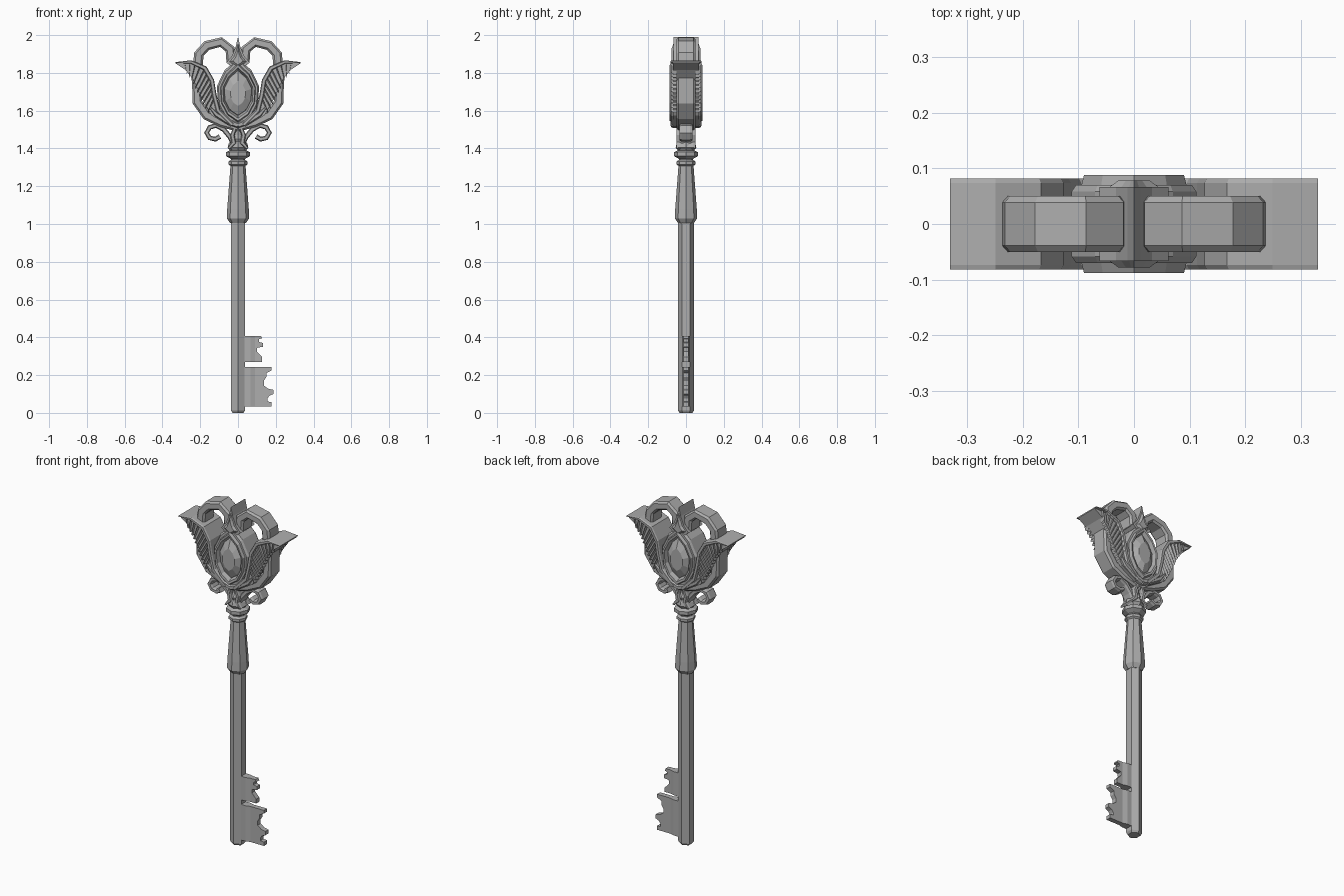
import bpy, bmesh, math
from mathutils import Vector

cube = bpy.data.objects.get("Cube")
if cube:
    bpy.data.objects.remove(cube, do_unlink=True)

metal = bpy.data.materials.new("grey_metal")
metal.use_nodes = True
GREY = (0.42, 0.42, 0.42, 1)
metal.diffuse_color = GREY
metal.node_tree.nodes["Principled BSDF"].inputs["Base Color"].default_value = GREY


def finish(name, bm):
    bmesh.ops.recalc_face_normals(bm, faces=bm.faces)
    mesh = bpy.data.meshes.new(name)
    bm.to_mesh(mesh)
    bm.free()
    mesh.materials.append(metal)
    obj = bpy.data.objects.new(name, mesh)
    bpy.context.collection.objects.link(obj)
    return obj


def loft(name, rings, closed_ends=True):
    """Skin a list of equal-length point rings."""
    bm = bmesh.new()
    rows = [[bm.verts.new(p) for p in ring] for ring in rings]
    n = len(rows[0])
    for a, b in zip(rows, rows[1:]):
        for i in range(n):
            j = (i + 1) % n
            bm.faces.new((a[i], a[j], b[j], b[i]))
    if closed_ends:
        bm.faces.new(rows[0])
        bm.faces.new(rows[-1])
    return finish(name, bm)


def lathe(name, profile, sides=6):
    """Revolve (radius, z) pairs with a vertex facing the front."""
    angles = [math.tau * i / sides - math.pi / 2 for i in range(sides)]
    return loft(name, [[(r * math.cos(a), r * math.sin(a), z) for a in angles]
                       for r, z in profile])


def prism(name, outline, depth, side=1, y=0.0):
    """Extrude an (x, z) outline to +-depth in y."""
    return loft(name, [[(side * x, y + d, z) for x, z in outline]
                       for d in (-depth, depth)])


def sweep(name, path, widths, depth, side=1, chamfer=0.22):
    """Sweep a chamfered bar along an (x, z) path; widths are half widths."""
    pts = [Vector(p) for p in path]
    rings = []
    for i, p in enumerate(pts):
        t = (pts[min(i + 1, len(pts) - 1)] - pts[max(i - 1, 0)]).normalized()
        nrm = Vector((-t.y, t.x))
        w = widths[i] if isinstance(widths, (list, tuple)) else widths
        c = 1 - chamfer
        section = [(1, c), (0.6, 1), (-0.6, 1), (-1, c),
                   (-1, -c), (-0.6, -1), (0.6, -1), (1, -c)]
        ring = []
        for u, v in section:
            q = p + nrm * (u * w)
            ring.append((side * q.x, v * depth, q.y))
        rings.append(ring)
    return loft(name, rings)


# Shaft, grip and turned collars
lathe("shaft", [(0.034, 0), (0.042, 0.012), (0.042, 1.03)])
lathe("grip", [(0.042, 1.005), (0.059, 1.03), (0.057, 1.08),
               (0.045, 1.24), (0.039, 1.32)], 8)
lathe("lower_collar", [(0.036, 1.305), (0.05, 1.315), (0.05, 1.33),
                       (0.038, 1.34), (0.038, 1.355)], 8)
lathe("upper_collar", [(0.038, 1.345), (0.064, 1.36), (0.064, 1.38),
                       (0.042, 1.39), (0.038, 1.4)], 8)
lathe("neck", [(0.04, 1.385), (0.055, 1.405), (0.05, 1.425),
               (0.032, 1.45), (0.03, 1.54)], 8)

# Key bits, thinner toward the teeth
upper_bit = [(0.03, 0.27), (0.128, 0.27), (0.128, 0.295), (0.113, 0.31), (0.1, 0.325),
             (0.102, 0.345), (0.132, 0.35), (0.132, 0.37), (0.112, 0.375),
             (0.112, 0.39), (0.128, 0.395), (0.122, 0.408), (0.03, 0.408)]
lower_bit = [(0.03, 0.035), (0.178, 0.035), (0.178, 0.057), (0.155, 0.06), (0.155, 0.075),
             (0.165, 0.09), (0.187, 0.1), (0.187, 0.122), (0.16, 0.128), (0.137, 0.145),
             (0.137, 0.17), (0.15, 0.19), (0.15, 0.21), (0.178, 0.225),
             (0.178, 0.243), (0.03, 0.243)]
for name, outline in (("upper_bit", upper_bit), ("lower_bit", lower_bit)):
    obj = prism(name, outline, 0.022)
    bm = bmesh.new()
    bm.from_mesh(obj.data)
    for cut in (0.065, 0.09):
        bmesh.ops.bisect_plane(bm, geom=bm.verts[:] + bm.edges[:] + bm.faces[:],
                               plane_co=(cut, 0, 0), plane_no=(1, 0, 0))
    for v in bm.verts:
        if v.co.x > 0.08:
            v.co.y *= 0.65
    bm.to_mesh(obj.data)
    bm.free()

# Medallion: framed oval with a faceted gem on the front and back
half = [(0, 0.19), (0.07, 0.125), (0.112, 0.04), (0.105, -0.06), (0.065, -0.135), (0, -0.18)]
oval = half + [(-x, z) for x, z in half[-2:0:-1]]
steps = [(0.36, 0.088), (0.62, 0.068), (0.65, 0.06), (0.72, 0.086), (0.8, 0.088),
         (0.84, 0.07), (0.93, 0.07), (1.0, 0.058)]
levels = [(s, -y) for s, y in steps] + [(s, y) for s, y in reversed(steps)]
loft("medallion", [[(x * s, y, 1.69 + z * s) for x, z in oval] for s, y in levels])

# Crown spike with a raised centre ridge
spike = [(0, 1.99), (0.012, 1.94), (0.032, 1.89), (0.062, 1.855), (0.03, 1.83), (0, 1.81),
         (-0.03, 1.83), (-0.062, 1.855), (-0.032, 1.89), (-0.012, 1.94)]
prism("crown_spike", spike, 0.066)
for sign in (-1, 1):
    loft("crown_facet", [[(x * k, sign * d, 1.87 + (z - 1.87) * k) for x, z in spike]
                         for k, d in ((0.85, 0.06), (0.45, 0.078))])

# Teardrop bud at the neck
lathe("bud", [(0.008, 1.405), (0.04, 1.43), (0.046, 1.45), (0.026, 1.48), (0.004, 1.505)], 6)

hoop = [(0.035, 1.855), (0.042, 1.925), (0.09, 1.963), (0.165, 1.945), (0.207, 1.9),
        (0.218, 1.78), (0.215, 1.645), (0.165, 1.575), (0.09, 1.54), (0, 1.515)]
scroll = [(0.015, 1.405), (0.042, 1.46), (0.075, 1.5), (0.115, 1.522), (0.15, 1.512),
          (0.166, 1.483), (0.15, 1.456), (0.12, 1.449), (0.096, 1.463)]
inner_edge = [(0.03, 1.525), (0.105, 1.6), (0.125, 1.68), (0.138, 1.76),
              (0.175, 1.825), (0.25, 1.858), (0.33, 1.855)]
outer_edge = [(0.04, 1.515), (0.14, 1.575), (0.178, 1.64), (0.208, 1.7),
              (0.238, 1.765), (0.278, 1.815), (0.33, 1.85)]


def along(edge, t):
    f = t * (len(edge) - 1)
    i = min(int(f), len(edge) - 2)
    return Vector(edge[i]).lerp(Vector(edge[i + 1]), f - i)


for label, side in (("left", 1), ("right", -1)):
    sweep(label + "_hoop", hoop, 0.026, 0.05, side)
    sweep(label + "_scroll", scroll, 0.013, 0.034, side, 0.35)
    sweep(label + "_neck_leaf", [(0.05, 1.4), (0.022, 1.43), (0.03, 1.47), (0.012, 1.52)],
          [0.006, 0.014, 0.012, 0.008], 0.05, side)

    # Leaf blade, its raised inner rim and slanted ribs
    prism(label + "_leaf", inner_edge + outer_edge[::-1], 0.068, side)
    sweep(label + "_leaf_rim", inner_edge,
          [0.012, 0.012, 0.012, 0.012, 0.012, 0.009, 0.002], 0.082, side, 0.1)
    sweep(label + "_leaf_base", [(0, 1.522), (0.05, 1.54), (0.115, 1.58), (0.15, 1.62)],
          [0.014, 0.014, 0.012, 0.004], 0.08, side, 0.12)
    for k in range(11):
        t = 0.24 + 0.057 * k
        a, b = along(inner_edge, t + 0.09), along(outer_edge, t)
        b += (b - a).normalized() * 0.006
        drop = Vector((0.002, 0.017))
        rib = [a, a - drop, b - drop * 0.6, b]
        for face, sign in (("front", -1), ("back", 1)):
            ridge = [(side * p.x, sign * d, p.y)
                     for p, d in zip(rib, (0.081, 0.066, 0.066, 0.08))]
            base = [(side * p.x, sign * 0.05, p.y) for p in rib]
            loft(label + "_" + face + "_rib", [base, ridge])
